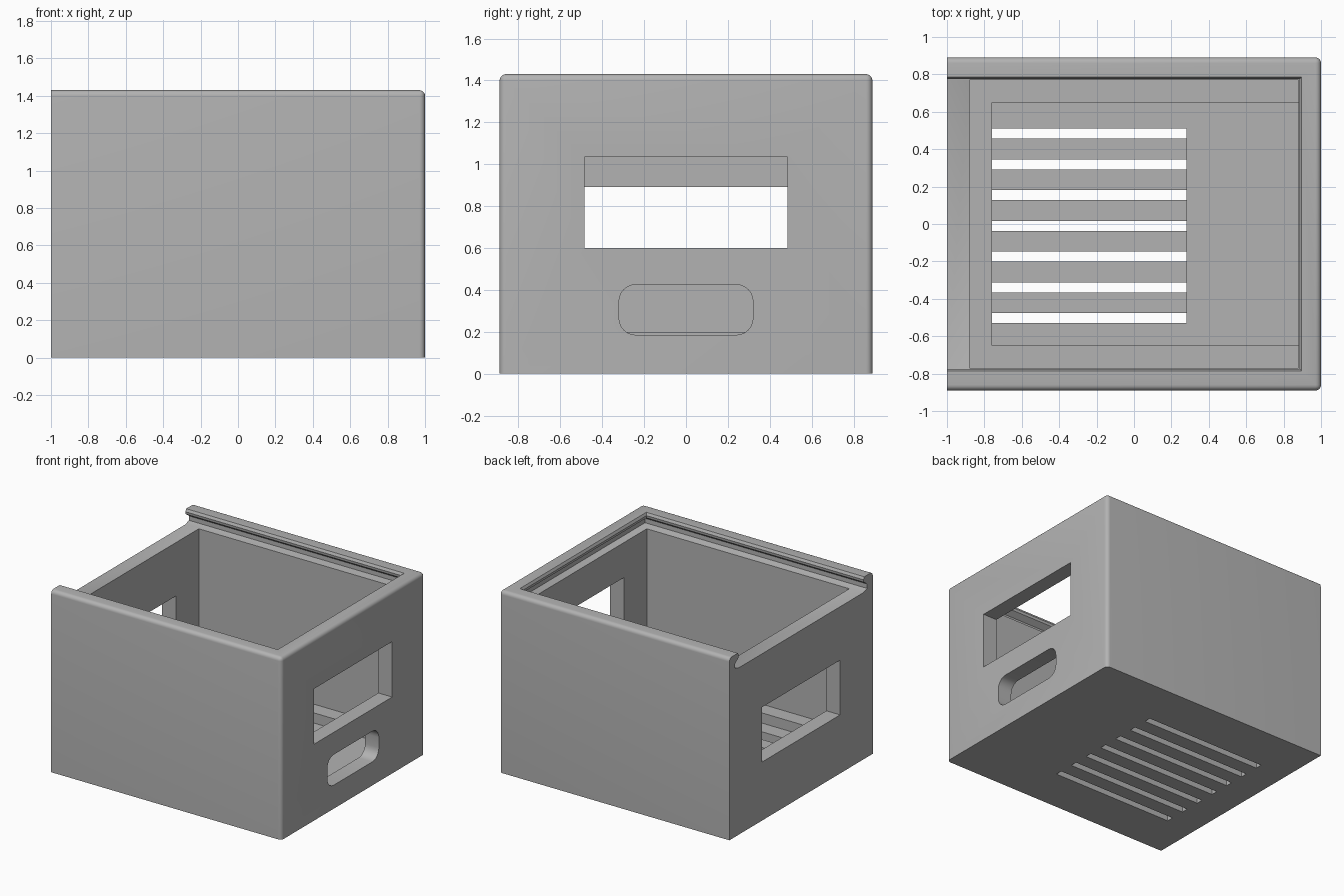
import bpy, bmesh
from math import radians, pi, cos, sin

cube = bpy.data.objects.get("Cube")
if cube:
    bpy.data.objects.remove(cube, do_unlink=True)

grey = bpy.data.materials.new("plain grey")
grey.use_nodes = True
colour = (0.45, 0.45, 0.45, 1)
grey.diffuse_color = colour
grey.node_tree.nodes["Principled BSDF"].inputs["Base Color"].default_value = colour


def to_object(bm, name):
    bmesh.ops.recalc_face_normals(bm, faces=bm.faces)
    mesh = bpy.data.meshes.new(name)
    bm.to_mesh(mesh)
    bm.free()
    mesh.materials.append(grey)
    obj = bpy.data.objects.new(name, mesh)
    bpy.context.collection.objects.link(obj)
    return obj


def loft(rings, name):
    """Skin closed rings of points and cap both ends."""
    bm = bmesh.new()
    loops = [[bm.verts.new(p) for p in ring] for ring in rings]
    n = len(loops[0])
    for a, b in zip(loops, loops[1:]):
        for i in range(n):
            j = (i + 1) % n
            bm.faces.new((a[i], a[j], b[j], b[i]))
    bm.faces.new(loops[0])
    bm.faces.new(loops[-1])
    return to_object(bm, name)


def rect(x0, x1, y0, y1, z):
    return [(x0, y0, z), (x1, y0, z), (x1, y1, z), (x0, y1, z)]


def box(x0, x1, y0, y1, z0, z1, name):
    return loft([rect(x0, x1, y0, y1, z) for z in (z0, z1)], name)


def cut(target, cutter):
    """Subtract the cutter, keep the result and drop the cutter."""
    mod = target.modifiers.new("cut", "BOOLEAN")
    mod.operation = "DIFFERENCE"
    mod.solver = "EXACT"
    mod.object = cutter
    deps = bpy.context.evaluated_depsgraph_get()
    result = bpy.data.meshes.new_from_object(target.evaluated_get(deps))
    target.modifiers.clear()
    target.data = result
    bpy.data.objects.remove(cutter, do_unlink=True)


# Outer block, rounded everywhere except its bottom and its open end
case = box(-1, 1, -0.89, 0.89, 0, 1.43, "box_body")
bm = bmesh.new()
bm.from_mesh(case.data)
soft = [e for e in bm.edges
        if sum(v.co.z for v in e.verts) > 0.1
        and sum(v.co.x for v in e.verts) > -1.5]
bmesh.ops.bevel(bm, geom=soft, offset=0.03, segments=5, profile=0.5, affect="EDGES")
bm.to_mesh(case.data)
bm.free()

# Inner room, then a lower floor that leaves a ledge on three sides
cut(case, box(-0.88, 0.88, -0.77, 0.77, 0.2, 1.6, "room"))
cut(case, box(-0.76, 0.88, -0.65, 0.65, 0.12, 0.3, "low_floor"))

# Sliding lid channel, open at one end, with an undercut groove
channel = [(0.77, 1.31), (0.82, 1.325), (0.82, 1.36), (0.778, 1.39),
           (0.775, 1.41), (0.785, 1.43), (0.79, 1.5)]
cut(case, loft([rect(-1.2, w + 0.11, -w, w, z) for w, z in channel], "lid_channel"))

# Windows in both end walls, the closed end higher
cut(case, box(0.8, 1.1, -0.485, 0.485, 0.6, 1.035, "high_window"))
cut(case, box(-1.1, -0.8, -0.485, 0.485, 0.46, 0.89, "low_window"))

# Rounded hand hole
outline = []
r = 0.08
for k, (sy, sz) in enumerate([(1, 1), (-1, 1), (-1, -1), (1, -1)]):
    for i in range(7):
        a = (k + i / 6) * pi / 2
        outline.append((sy * (0.32 - r) + r * cos(a), 0.305 + sz * (0.12 - r) + r * sin(a)))
cut(case, loft([[(x, y, z) for y, z in outline] for x in (0.84, 1.1)], "hand_hole"))

# Vent field: slightly sunken slats between seven slots
cut(case, box(-0.76, 0.28, -0.53, 0.51, 0.09, 0.15, "vent_field"))
for i in range(7):
    y = -0.53 + i * 0.1645
    cut(case, box(-0.76, 0.28, y, y + 0.053, -0.1, 0.15, "vent_slot"))

bpy.ops.object.select_all(action="DESELECT")
case.select_set(True)
bpy.context.view_layer.objects.active = case
bpy.ops.object.shade_smooth_by_angle(angle=radians(30))
